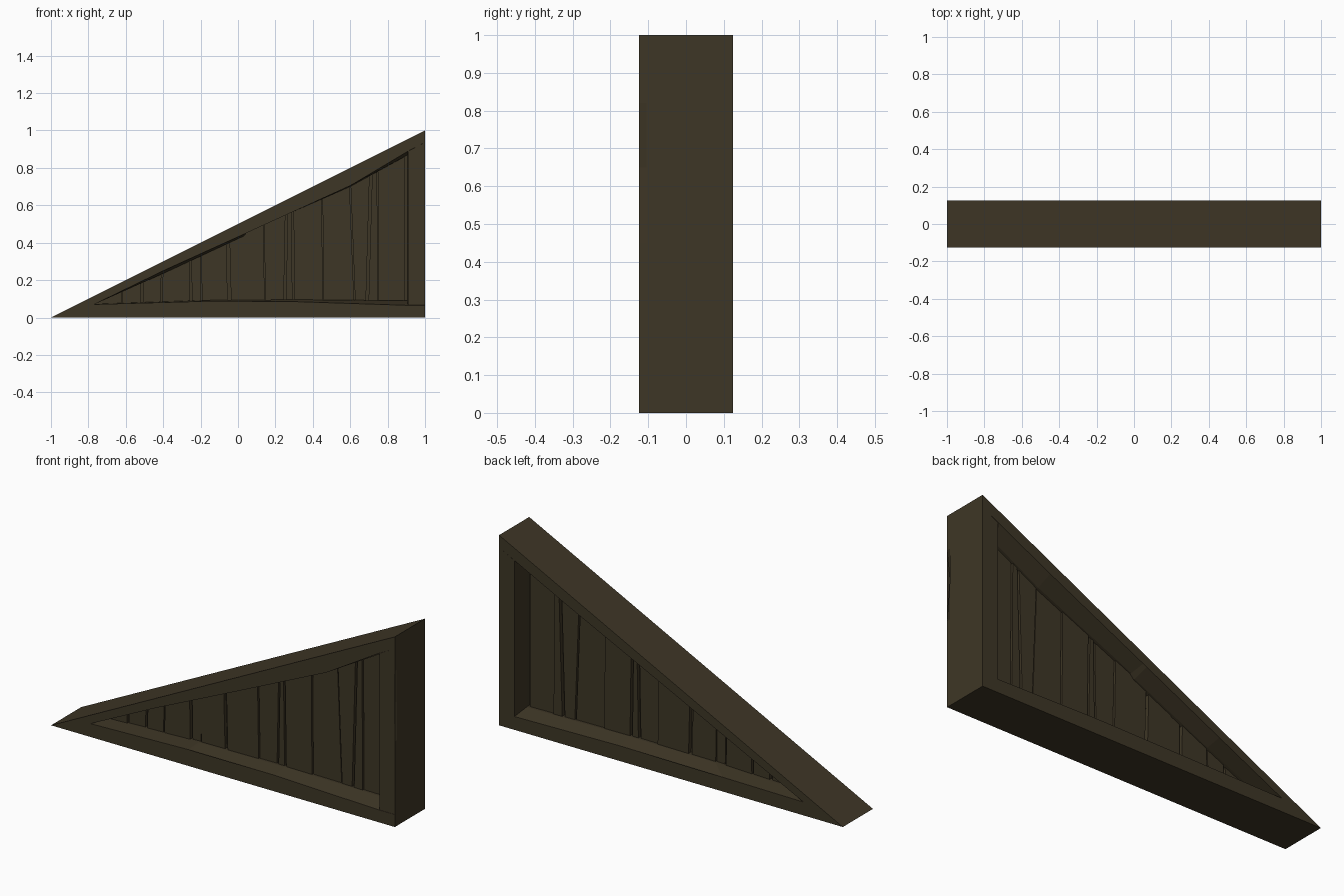
import bpy, bmesh

wood = bpy.data.materials.new("dark_brown_wood")
wood.diffuse_color = (0.048, 0.037, 0.019, 1)


def loft(name, rings):
    """Closed solid from (y, [(x, z), ...]) rings ordered front to back."""
    bm = bmesh.new()
    loops = [[bm.verts.new((x, y, z)) for x, z in pts] for y, pts in rings]
    for a, b in zip(loops, loops[1:]):
        for i in range(len(a)):
            j = (i + 1) % len(a)
            bm.faces.new((a[i], a[j], b[j], b[i]))
    caps = [bm.faces.new(loops[0]), bm.faces.new(loops[-1])]
    bmesh.ops.triangulate(bm, faces=caps)
    bmesh.ops.recalc_face_normals(bm, faces=bm.faces)
    mesh = bpy.data.meshes.new(name)
    bm.to_mesh(mesh)
    bm.free()
    mesh.materials.append(wood)
    ob = bpy.data.objects.new(name, mesh)
    bpy.context.collection.objects.link(ob)
    return ob


D = 0.125   # half depth of the frame

# Bottom beam, with a chipped inner edge at the front and a worn one behind
base = [(-1, 0), (1, 0)]
front = [(1, 0.065), (0.91, 0.065), (0.3, 0.085), (-0.19, 0.077), (-0.2, 0.086), (-0.77, 0.07)]
core = [(1, 0.09), (0.91, 0.09), (0.3, 0.096), (-0.19, 0.092), (-0.2, 0.092), (-0.77, 0.072)]
back = [(1, 0.07), (0.91, 0.07), (0.3, 0.08), (-0.19, 0.066), (-0.3, 0.075), (-0.77, 0.07)]
loft("bottom_beam", [(-D, base + front), (-0.04, base + core),
                     (0.04, base + core), (D, base + back)])

# Sloping top beam, with a small notch on its inner edge
outer = [(1, 1), (-1, 0)]
inner_f = [(-0.77, 0.07), (-0.4, 0.25), (0.03, 0.445), (0.05, 0.475), (0.6, 0.705), (0.91, 0.89), (1, 0.937)]
inner_c = [(-0.77, 0.07), (-0.4, 0.235), (0.03, 0.435), (0.05, 0.458), (0.6, 0.70), (0.91, 0.87), (1, 0.92)]
inner_b = [(-0.77, 0.07), (-0.4, 0.25), (0.03, 0.46), (0.05, 0.47), (0.6, 0.735), (0.91, 0.89), (1, 0.937)]
loft("top_beam", [(-D, outer + inner_f), (-0.04, outer + inner_c),
                  (0.04, outer + inner_c), (D, outer + inner_b)])


# Upright post, with a shallow dent along its front outer edge
def post_ring(dent, inner):
    return [(inner, 0.066), (1, 0.066), (1, 0.45), (1 - dent, 0.65),
            (1, 0.82), (1, 0.937), (inner, 0.889)]


loft("upright_post", [(-D, post_ring(0.02, 0.91)), (-0.105, post_ring(0, 0.908)),
                      (0.04, post_ring(0, 0.9)), (D, post_ring(0, 0.91))])


def slope(x):
    return 0.488 * (x + 0.77) + 0.095


# Thin backing sheet seen in the gaps between planks
loft("backing_sheet", [(y, [(-0.77, 0.05), (0.94, 0.05), (0.94, slope(0.94)),
                            (-0.77, slope(-0.77))]) for y in (-0.01, 0.01)])

# Vertical planks: (gap x at bottom, gap x at top, half gap width)
gaps = [(-0.77, -0.77, 0), (-0.62, -0.62, 0.002), (-0.515, -0.51, 0.007),
        (-0.41, -0.405, 0.004), (-0.25, -0.255, 0.005), (-0.195, -0.197, 0.002),
        (-0.045, -0.055, 0.009), (0.145, 0.137, 0.002), (0.25, 0.26, 0.006),
        (0.298, 0.29, 0.006), (0.455, 0.45, 0.002), (0.625, 0.597, 0.003),
        (0.69, 0.712, 0.007), (0.75, 0.745, 0.002), (0.897, 0.898, 0.007),
        (0.94, 0.94, 0)]
for i, (a, b) in enumerate(zip(gaps, gaps[1:])):
    half = (0.032, 0.025, 0.029)[i % 3]
    l0, l1, r0, r1 = a[0] + a[2], a[1] + a[2], b[0] - b[2], b[1] - b[2]
    outline = [(l0, 0.05), (r0, 0.05), (r1, slope(r1)), (l1, slope(l1))]
    loft(f"plank_{i + 1}", [(-half, outline), (half, outline)])
